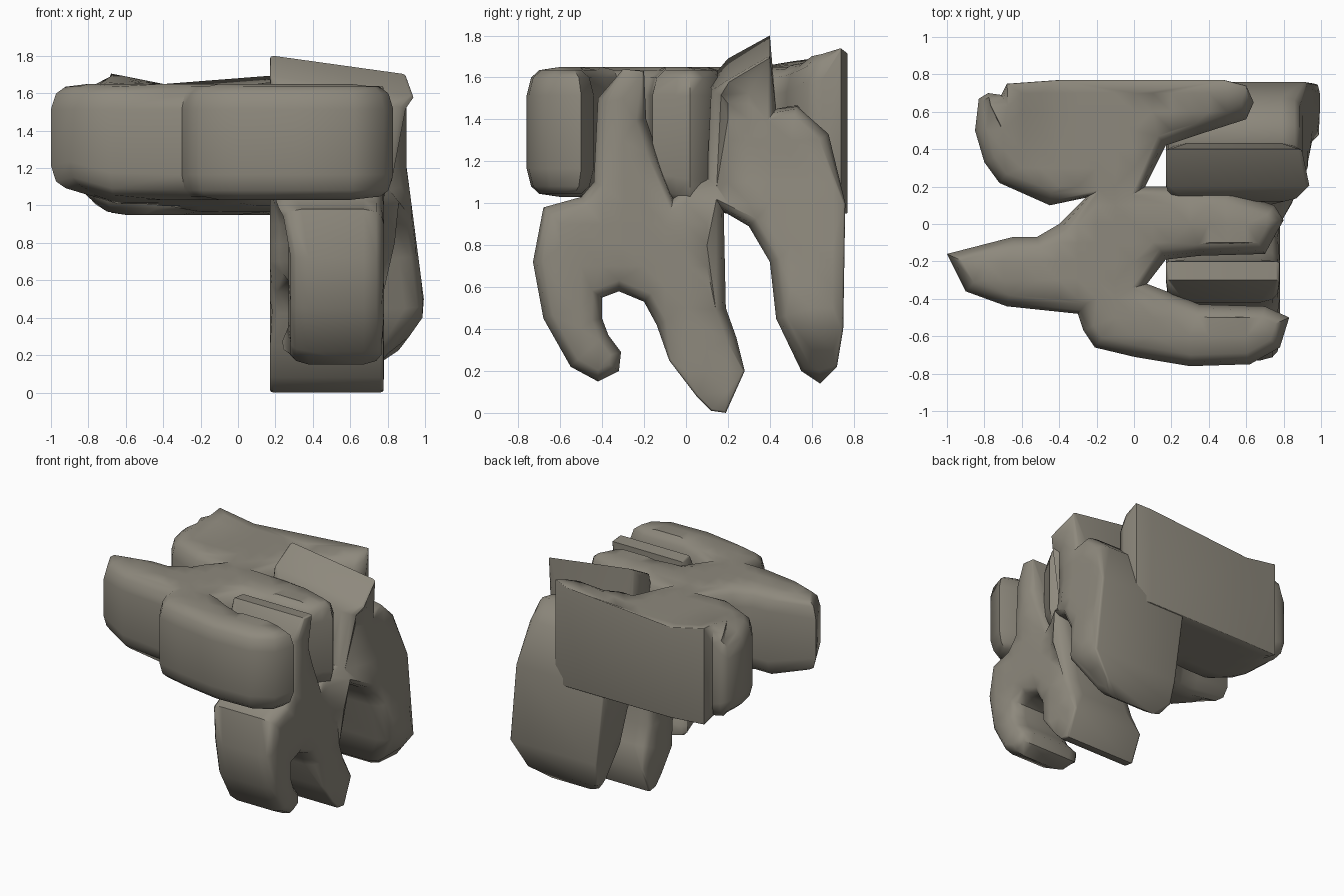
import bpy, bmesh
from mathutils import Vector
from mathutils.geometry import delaunay_2d_cdt

if "Cube" in bpy.data.objects:
    bpy.data.objects.remove(bpy.data.objects["Cube"])

stone = bpy.data.materials.new("warm grey stone")
stone.diffuse_color = (0.27, 0.25, 0.205, 1)
stone.use_nodes = True
stone.node_tree.nodes["Principled BSDF"].inputs["Base Color"].default_value = stone.diffuse_color


def clamp(v):
    return max(0, min(1, v))


def inset_point(pts, i, d):
    """Move outline point i inward by d (counter-clockwise outline)."""
    a, b, c = Vector(pts[i - 1]), Vector(pts[i]), Vector(pts[(i + 1) % len(pts)])
    e, f = (b - a).normalized(), (c - b).normalized()
    n1, n2 = Vector((-e.y, e.x)), Vector((-f.y, f.x))
    n = n1 + n2
    if n.length < 0.3:
        n = n1.copy()
    n.normalize()
    return b + n * (d / max(0.7, n.dot(n1)))


def pillow(name, pts, span, soft, place):
    """Extrude an outline with rounded rims; span gives the two cap heights."""
    bm = bmesh.new()
    n = len(pts)
    rings, flat = [], []
    for side, inset, depth in ((0, 1, 0), (0, .35, .3), (0, 0, 1),
                               (1, 0, 1), (1, .35, .3), (1, 1, 0)):
        ring, flat = [], []
        for i, p in enumerate(pts):
            s = soft(*p)
            q = inset_point(pts, i, .06 * s * inset)
            lo, hi = span(*p)
            lo, hi = lo + .015 * s, hi - .015 * s      # caps swell slightly
            h = lo + .12 * s * depth if side == 0 else hi - .12 * s * depth
            flat.append(q)
            ring.append(bm.verts.new(place(q.x, q.y, h)))
        rings.append(ring)
    for r, t in zip(rings, rings[1:]):
        for i in range(n):
            j = (i + 1) % n
            bm.faces.new((r[i], r[j], t[j], t[i]))
    # caps: triangulated with inner grid points so they follow the span
    grid = [Vector((-1 + .1 * a, -1 + .1 * b)) for a in range(21) for b in range(30)]
    grid = [g for g in grid if min((g - q).length for q in flat) > .05]
    vs, _, fs, orig, _, _ = delaunay_2d_cdt(flat + grid, [], [list(range(n))], 1, 1e-5)
    for side, ring in ((0, rings[0]), (1, rings[-1])):
        new = []
        for v, o in zip(vs, orig):
            edge = [k for k in o if k < n]
            new.append(ring[edge[0]] if edge else
                       bm.verts.new(place(v.x, v.y, span(v.x, v.y)[side])))
        for f in fs:
            loop = [new[k] for k in (f if side else f[::-1])]
            if len(set(loop)) == len(loop) and not bm.faces.get(loop):
                bm.faces.new(loop)
    bmesh.ops.delete(bm, geom=[v for v in bm.verts if not v.link_faces], context='VERTS')
    bmesh.ops.remove_doubles(bm, verts=bm.verts, dist=.0005)
    bmesh.ops.recalc_face_normals(bm, faces=bm.faces)
    me = bpy.data.meshes.new(name)
    bm.to_mesh(me)
    bm.free()
    me.materials.append(stone)
    ob = bpy.data.objects.new(name, me)
    bpy.context.collection.objects.link(ob)
    bpy.context.view_layer.objects.active = ob
    ob.select_set(True)
    bpy.ops.object.shade_smooth_by_angle(angle=.9)
    ob.select_set(False)


# Horizontal branching slab, outlined in plan (x, y)
plan = [(-1, -.16), (-.9, -.36), (-.68, -.44), (-.3, -.48), (-.27, -.57), (-.21, -.66),
        (0, -.71), (.3, -.76), (.62, -.75), (.78, -.66), (.83, -.5), (.7, -.44),
        (.35, -.43), (.2, -.37), (.07, -.32), (.17, -.19), (.35, -.17), (.7, -.16),
        (.76, -.05), (.8, .02), (.75, .1), (.5, .18), (.3, .2), (.06, .2), (.17, .42),
        (.35, .48), (.6, .56), (.64, .65), (.6, .74), (.48, .77), (-.4, .77), (-.68, .75),
        (-.71, .69), (-.78, .7), (-.83, .67), (-.85, .5), (-.8, .33), (-.72, .22),
        (-.45, .1), (-.26, .14), (-.4, 0), (-.52, -.07), (-.65, -.07)]


def slab_span(x, y):
    back = clamp((y - .35) / .35)
    hi = 1.65 + back * (.09 * clamp((x - .1) / .5)
                        + .06 * clamp((-.4 - x) / .3) - .1 * clamp((-.73 - x) / .1))
    return 1.03 - .08 * clamp((y + .3) / .5) + .07 * clamp((-.65 - x) / .2), hi


pillow("horizontal_slab", plan, slab_span,
       lambda x, y: .05 if y > .71 else 1, lambda a, b, h: (a, b, h))

# Upright legs and prongs, outlined from the side (y, z)
side = [(-.68, .98), (-.73, .72), (-.68, .45), (-.55, .22), (-.42, .15), (-.32, .2),
        (-.31, .29), (-.37, .37), (-.4, .45), (-.4, .55), (-.32, .58), (-.2, .53),
        (-.14, .42), (-.08, .25), (.05, .08), (.12, .01), (.19, 0), (.28, .2),
        (.24, .36), (.19, .5), (.18, .96), (.3, .89), (.4, .72), (.43, .45),
        (.55, .2), (.64, .14), (.72, .22), (.75, .4), (.76, 1), (.68, 1.33),
        (.53, 1.47), (.43, 1.45), (.4, 1.8), (.2, 1.69), (.12, 1.6), (.1, 1.12),
        (0, 1.1), (-.06, 1.03), (-.14, 1.25), (-.19, 1.4), (-.2, 1.63), (-.3, 1.64),
        (-.42, 1.5), (-.44, 1.1), (-.5, 1.03)]


def leg_span(y, z):
    lo = .17 + .1 * clamp((-.2 - y) / .2) * clamp((1.1 - z) / .2)
    lo += .09 * clamp((y - .35) / .1) * clamp((.8 - z) / .5)
    wide = .9 if z > 1.2 else 1 - .13 * max(0, z - .45) - .7 * max(0, .42 - z)
    t = clamp(y / .3)                # back leg flares outward low down
    if y < .29 and z < .8:
        t = 0
    return lo, .78 + t * (wide - .78) + (.08 if y > .1 and z > 1.55 and y < .29 else 0)


def place_leg(y, z, x):
    if y > .05:                      # sloping prong top
        z -= .15 * max(0, x - .24) * clamp((z - 1.45) / .2)
    return (x, y, z)


pillow("upright_legs", side, leg_span,
       lambda y, z: .15 if y > .7 or z > 1.6 or (-.1 < y < .3 and z < .3) else .8,
       place_leg)
